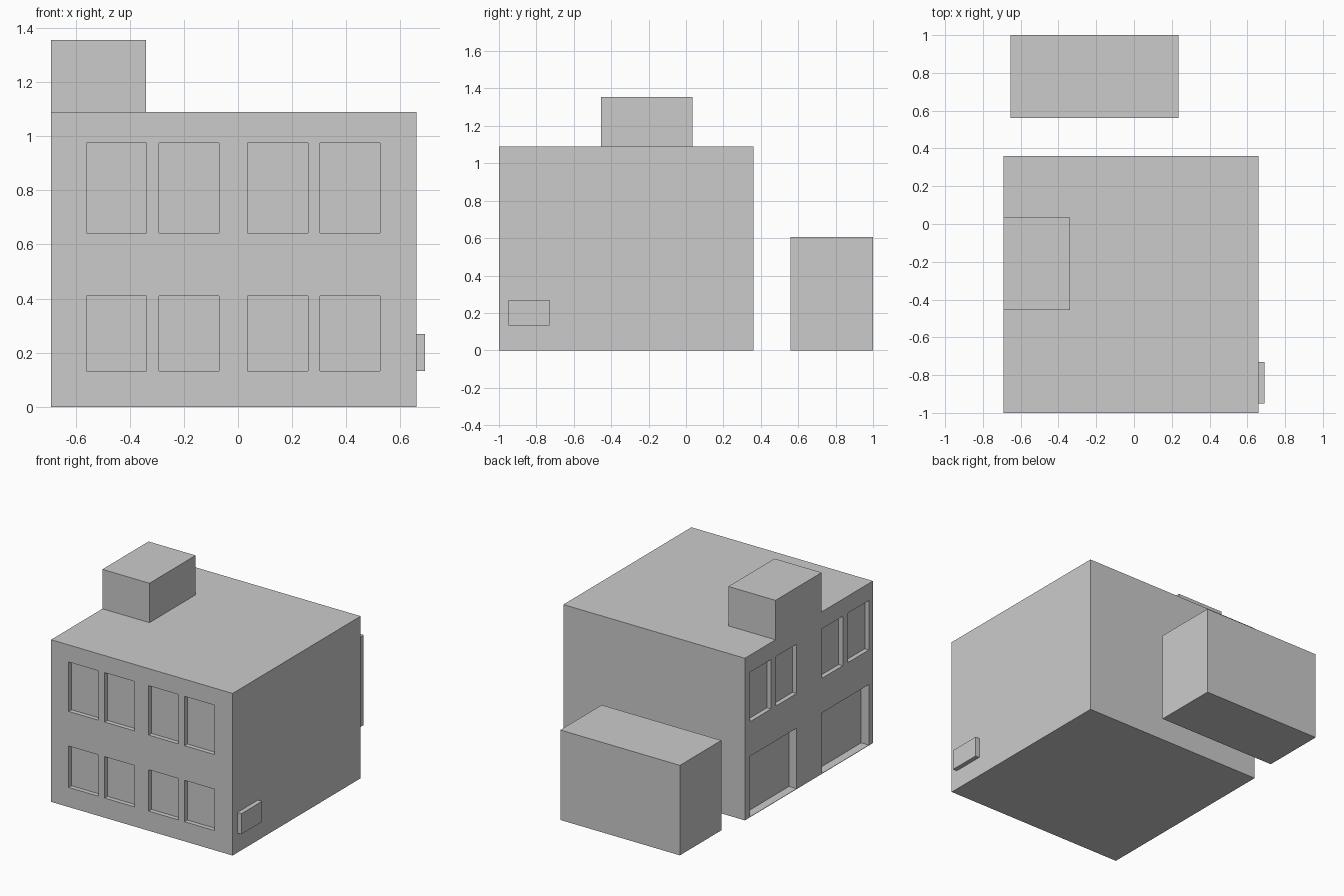
import bpy, bmesh
from mathutils import Matrix, Vector

if "Cube" in bpy.data.objects:
    bpy.data.objects.remove(bpy.data.objects["Cube"])


def boxes(name, extents):
    """One object made of axis-aligned boxes given as (x0, x1, y0, y1, z0, z1)."""
    bm = bmesh.new()
    for x0, x1, y0, y1, z0, z1 in extents:
        mid = Vector((x0 + x1, y0 + y1, z0 + z1)) / 2
        size = Matrix.Diagonal((x1 - x0, y1 - y0, z1 - z0, 1))
        bmesh.ops.create_cube(bm, size=1, matrix=Matrix.Translation(mid) @ size)
    mesh = bpy.data.meshes.new(name)
    bm.to_mesh(mesh)
    bm.free()
    obj = bpy.data.objects.new(name, mesh)
    bpy.context.collection.objects.link(obj)
    return obj


def boolean(target, other, operation):
    """Apply a boolean and discard the helper object."""
    mod = target.modifiers.new("boolean", 'BOOLEAN')
    mod.operation, mod.solver, mod.object = operation, 'EXACT', other
    bpy.context.view_layer.objects.active = target
    bpy.ops.object.modifier_apply(modifier=mod.name)
    bpy.data.objects.remove(other)


LEFT, RIGHT, FRONT, BACK, ROOF = -0.69, 0.66, -1.0, 0.36, 1.09
UPPER, LOWER, DOOR = (0.643, 0.975), (0.132, 0.41), (0.003, 0.41)
WINDOW_DEPTH, DOOR_DEPTH, OUT = 0.03, 0.057, 0.1

# Main block with a flush rooftop stair housing
house = boxes("house", [(LEFT, RIGHT, FRONT, BACK, 0, ROOF)])
boolean(house, boxes("stair_housing", [(LEFT, -0.34, -0.455, 0.035, ROOF - 0.1, 1.355)]), 'UNION')

# Recessed windows on the front, two storeys
cuts = []
for x0, x1 in ((-0.56, -0.338), (-0.292, -0.07), (0.036, 0.259), (0.303, 0.525)):
    for z in (UPPER, LOWER):
        cuts.append((x0, x1, FRONT - OUT, FRONT + WINDOW_DEPTH, *z))

# Left side: upper windows and two wide ground-floor doors
for y0, y1 in ((-0.957, -0.734), (-0.68, -0.458), (-0.19, 0.03), (0.083, 0.306)):
    cuts.append((LEFT - OUT, LEFT + WINDOW_DEPTH, y0, y1, *UPPER))
for y0, y1 in ((-0.957, -0.458), (-0.19, 0.306)):
    cuts.append((LEFT - OUT, LEFT + DOOR_DEPTH, y0, y1, *DOOR))
boolean(house, boxes("opening_cutters", cuts), 'DIFFERENCE')

# Wall box on the right side and the detached shed behind
boxes("wall_box", [(RIGHT, 0.69, -0.95, -0.73, 0.132, 0.27)])
boxes("shed", [(-0.655, 0.235, 0.56, 1.0, 0, 0.605)])
